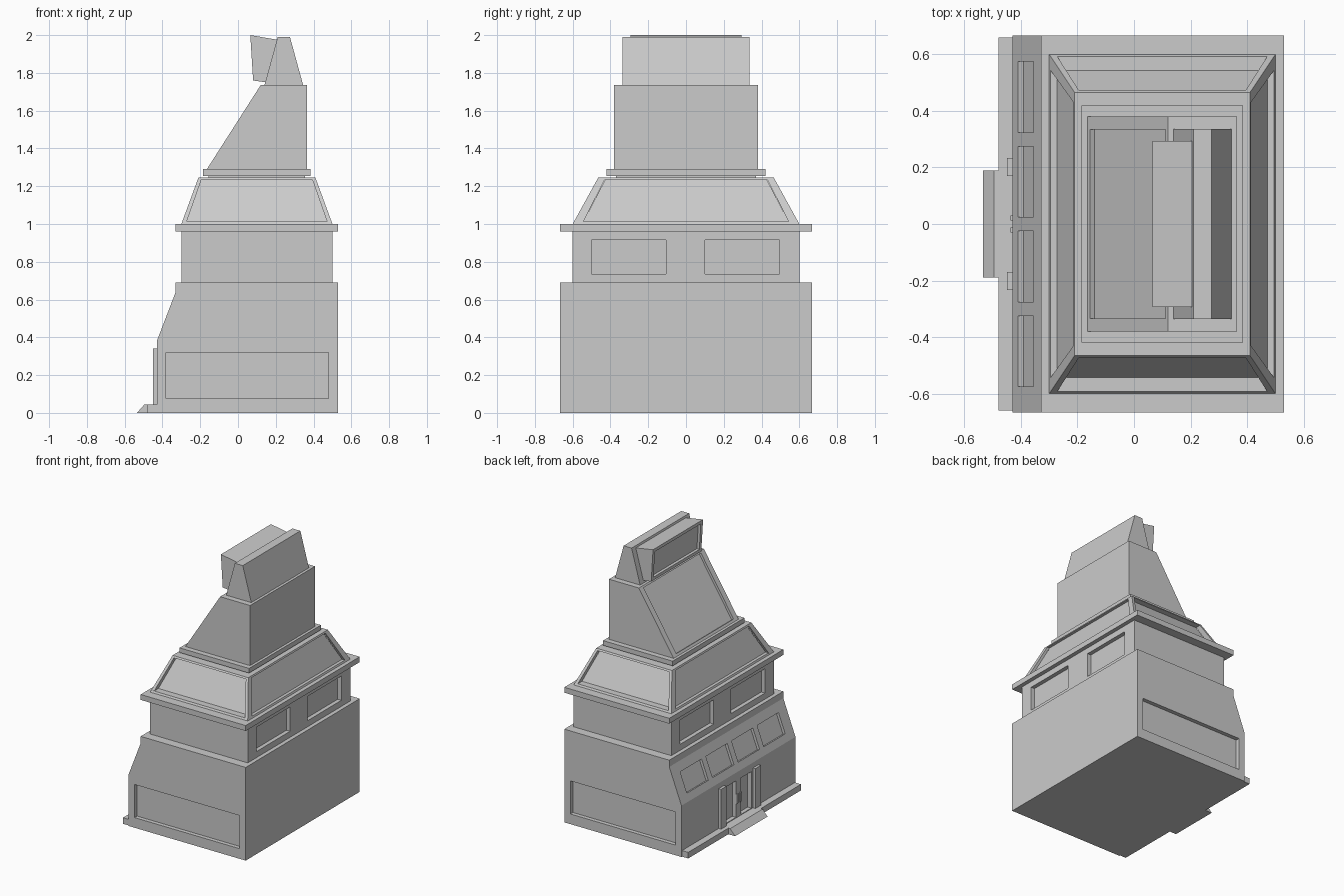
import bpy, bmesh
from mathutils import Vector

if "Cube" in bpy.data.objects:
    bpy.data.objects.remove(bpy.data.objects["Cube"])


def make(name, bottom, top):
    """Solid between two matching loops of points."""
    bm = bmesh.new()
    a = [bm.verts.new(p) for p in bottom]
    b = [bm.verts.new(p) for p in top]
    bm.faces.new(a)
    bm.faces.new(b)
    for i in range(len(a)):
        j = (i + 1) % len(a)
        bm.faces.new((a[i], a[j], b[j], b[i]))
    bmesh.ops.recalc_face_normals(bm, faces=bm.faces[:])
    mesh = bpy.data.meshes.new(name)
    bm.to_mesh(mesh)
    bm.free()
    ob = bpy.data.objects.new(name, mesh)
    bpy.context.collection.objects.link(ob)
    return ob


def prism(name, pts, y0, y1):
    """Extrude an x-z profile along y."""
    return make(name, [(x, y0, z) for x, z in pts], [(x, y1, z) for x, z in pts])


def rect(x0, x1, y0, y1, z):
    return [(x0, y0, z), (x1, y0, z), (x1, y1, z), (x0, y1, z)]


def frustum(name, r0, z0, r1, z1):
    return make(name, rect(*r0, z0), rect(*r1, z1))


def box(name, x0, x1, y0, y1, z0, z1):
    return frustum(name, (x0, x1, y0, y1), z0, (x0, x1, y0, y1), z1)


def cut(target, cutter):
    cutter.hide_render = True
    mod = target.modifiers.new("recess", 'BOOLEAN')
    mod.operation = 'DIFFERENCE'
    mod.solver = 'EXACT'
    mod.object = cutter
    bpy.context.view_layer.objects.active = target
    bpy.ops.object.modifier_apply(modifier=mod.name)
    bpy.data.objects.remove(cutter)


def recess(target, p0, p1, y0, y1, depth):
    """Sink a panel into the face that holds the x-z line p0-p1 (solid lies to the right)."""
    p0, p1 = Vector(p0), Vector(p1)
    d = (p1 - p0).normalized()
    n = Vector((d.y, -d.x))
    cut(target, prism("cutter", [p0 - n * .03, p1 - n * .03, p1 + n * depth, p0 + n * depth], y0, y1))


# Ground floor with sloped shop front
base = prism("ground_floor", [(-.43, 0), (-.43, .38), (-.33, .64), (-.33, .69), (.53, .69), (.53, 0)], -.667, .667)
for s in (-1, 1):
    y0, y1 = sorted((s * .637, s * .7))
    cut(base, box("cutter", -.38, .48, y0, y1, .075, .32))
    y0, y1 = sorted((s * .03, s * .15))
    recess(base, (-.43, .05), (-.43, .32), y0, y1, .03)
for i in range(4):
    y = -.4505 + i * .3
    recess(base, (-.41, .432), (-.355, .575), y - .125, y + .125, .02)

# Entrance: plinth, ramp, pilasters, handles
box("plinth", -.48, -.43, -.66, .66, 0, .045)
prism("entrance_ramp", [(-.535, 0), (-.495, .045), (-.48, .045), (-.48, 0)], -.19, .19)
for s in (-1, 1):
    y0, y1 = sorted((s * .17, s * .233))
    box("pilaster", -.45, -.43, y0, y1, .045, .34)
    y0, y1 = sorted((s * .012, s * .03))
    box("door_handle", -.437, -.43, y0, y1, .15, .22)

# Upper floor with two windows on each long side
upper = box("upper_floor", -.30, .50, -.60, .60, .69, .96)
for y0, y1 in ((.10, .495), (-.50, -.105)):
    recess(upper, (.50, .915), (.50, .735), y0, y1, .03)
    recess(upper, (-.30, .735), (-.30, .915), -y1, -y0, .03)
box("cornice", -.33, .53, -.667, .667, .96, 1.0)

# Glazed roof: panes, rims and corner ribs
frustum("roof_panes", (-.277, .477, -.55, .55), 1.0, (-.192, .392, -.425, .425), 1.24)
frustum("roof_sill", (-.30, .50, -.60, .60), 1.0, (-.295, .495, -.593, .593), 1.013)
frustum("roof_rim", (-.2145, .4145, -.472, .472), 1.233, (-.21, .41, -.465, .465), 1.245)
for sx in (-1, 1):
    for sy in (-1, 1):
        def corner(hx, hy, tx, ty):
            a, b = sorted((.1 + sx * hx, .1 + sx * (hx - tx)))
            c, d = sorted((sy * hy, sy * (hy - ty)))
            return a, b, c, d
        frustum("roof_rib", corner(.40, .60, .024, .05), 1.0, corner(.31, .465, .02, .04), 1.245)

# Tower with sloped panel
box("tower_neck", -.155, .355, -.37, .37, 1.24, 1.26)
box("tower_slab", -.185, .385, -.42, .42, 1.255, 1.29)
tower = prism("tower", [(-.165, 1.29), (.12, 1.735), (.365, 1.735), (.365, 1.29)], -.38, .38)
recess(tower, (-.155, 1.3056), (.112, 1.7225), -.335, .335, .018)

# Top wedge and tilted board
prism("top_wedge", [(.14, 1.735), (.21, 1.99), (.275, 1.99), (.345, 1.735)], -.337, .337)
board = prism("top_board", [(.08, 1.76), (.065, 2.0), (.21, 1.975), (.15, 1.75)], -.293, .293)
recess(board, (.0785, 1.784), (.0665, 1.976), -.268, .268, .02)
